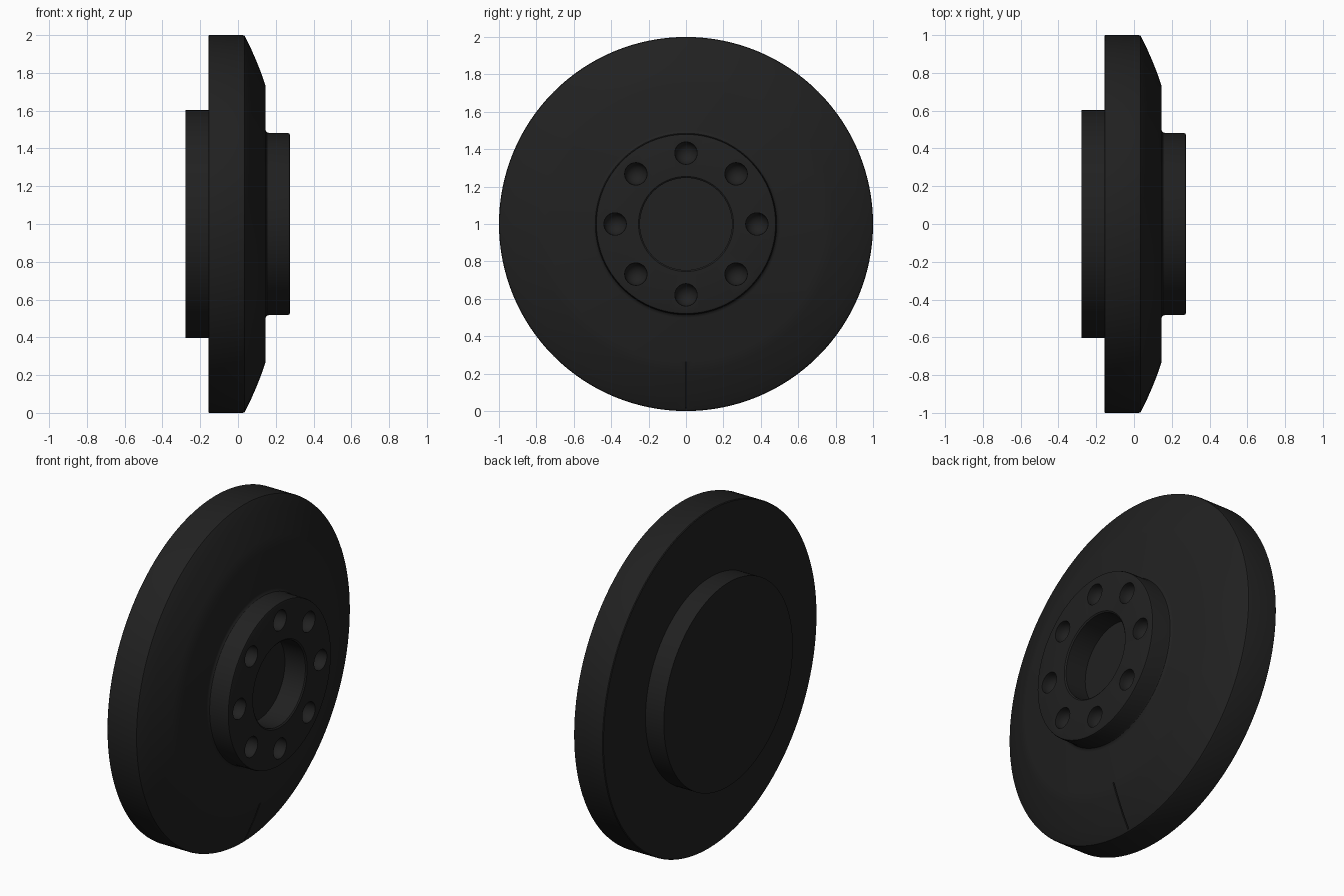
import bpy, bmesh
from math import pi, cos, sin, radians
from mathutils import Matrix, Vector

if "Cube" in bpy.data.objects:
    bpy.data.objects.remove(bpy.data.objects["Cube"])

SEG = 128

# satin black finish
black = bpy.data.materials.new("black_finish")
black.diffuse_color = (0.015, 0.015, 0.015, 1)
black.use_nodes = True
black.node_tree.nodes["Principled BSDF"].inputs["Base Color"].default_value = black.diffuse_color


def lathe(name, profile, segs=SEG, origin=(0, 0, 1)):
    """Spin (x, radius) points around the x axis."""
    bm = bmesh.new()
    rings = []
    for x, r in profile:
        if r == 0:
            rings.append([bm.verts.new((x, 0, 0))])
        else:
            rings.append([bm.verts.new((x, r * cos(2 * pi * i / segs), r * sin(2 * pi * i / segs)))
                          for i in range(segs)])
    for a, b in zip(rings, rings[1:]):
        for i in range(segs):
            j = (i + 1) % segs
            if len(a) == 1:
                bm.faces.new((a[0], b[j], b[i]))
            elif len(b) == 1:
                bm.faces.new((a[i], a[j], b[0]))
            else:
                bm.faces.new((a[i], a[j], b[j], b[i]))
    bmesh.ops.recalc_face_normals(bm, faces=bm.faces[:])
    me = bpy.data.meshes.new(name)
    bm.to_mesh(me)
    bm.free()
    ob = bpy.data.objects.new(name, me)
    ob.location = origin
    me.materials.append(black)
    bpy.context.collection.objects.link(ob)
    return ob


def cut(target, cutter):
    mod = target.modifiers.new("cut", 'BOOLEAN')
    mod.operation = 'DIFFERENCE'
    mod.solver = 'EXACT'
    mod.object = cutter
    bpy.context.view_layer.objects.active = target
    bpy.ops.object.modifier_apply(modifier=mod.name)
    bpy.data.objects.remove(cutter)


# disc with rear plate, sloped rim, hub flange and centre bore
body = lathe("wheel_disc", [
    (-0.277, 0), (-0.277, 0.603), (-0.157, 0.603),
    (-0.157, 0.996), (-0.153, 1.0), (0.025, 1.0), (0.034, 0.997), (0.04, 0.988),
    (0.07, 0.926), (0.1, 0.857), (0.125, 0.793), (0.145, 0.735),
    (0.145, 0.502), (0.148, 0.492), (0.154, 0.485), (0.164, 0.482),
    (0.264, 0.482), (0.272, 0.479), (0.275, 0.471),
    (0.275, 0.254), (0.269, 0.246), (0.135, 0.246), (0.135, 0)])

# eight round-bottomed bolt holes
for k in range(8):
    a = k * pi / 4
    dome = [(0.255 - 0.06 * cos(t), 0.06 * sin(t))
            for t in (radians(d) for d in range(0, 91, 15))]
    hole = lathe("bolt_hole_cutter", dome + [(0.3, 0.06), (0.3, 0)], 32,
                 (0, 0.379 * cos(a), 1 + 0.379 * sin(a)))
    cut(body, hole)

# thin groove on the lower sloped rim
bpy.ops.mesh.primitive_cube_add(size=1)
groove = bpy.context.object
p, q = Vector((0.145, 0, 0.265)), Vector((0.038, 0, 0.01))
d = (q - p).normalized()
side = Vector((0, 1, 0))
rot = Matrix((d, side, d.cross(side))).transposed().to_4x4()
groove.matrix_world = (Matrix.Translation((p + q) / 2) @ rot
                       @ Matrix.Diagonal((0.27, 0.008, 0.024, 1)))
bpy.context.view_layer.update()
cut(body, groove)

# smooth shading with crisp edges
bpy.ops.object.select_all(action='DESELECT')
body.select_set(True)
bpy.context.view_layer.objects.active = body
bpy.ops.object.shade_smooth_by_angle(angle=radians(30))
